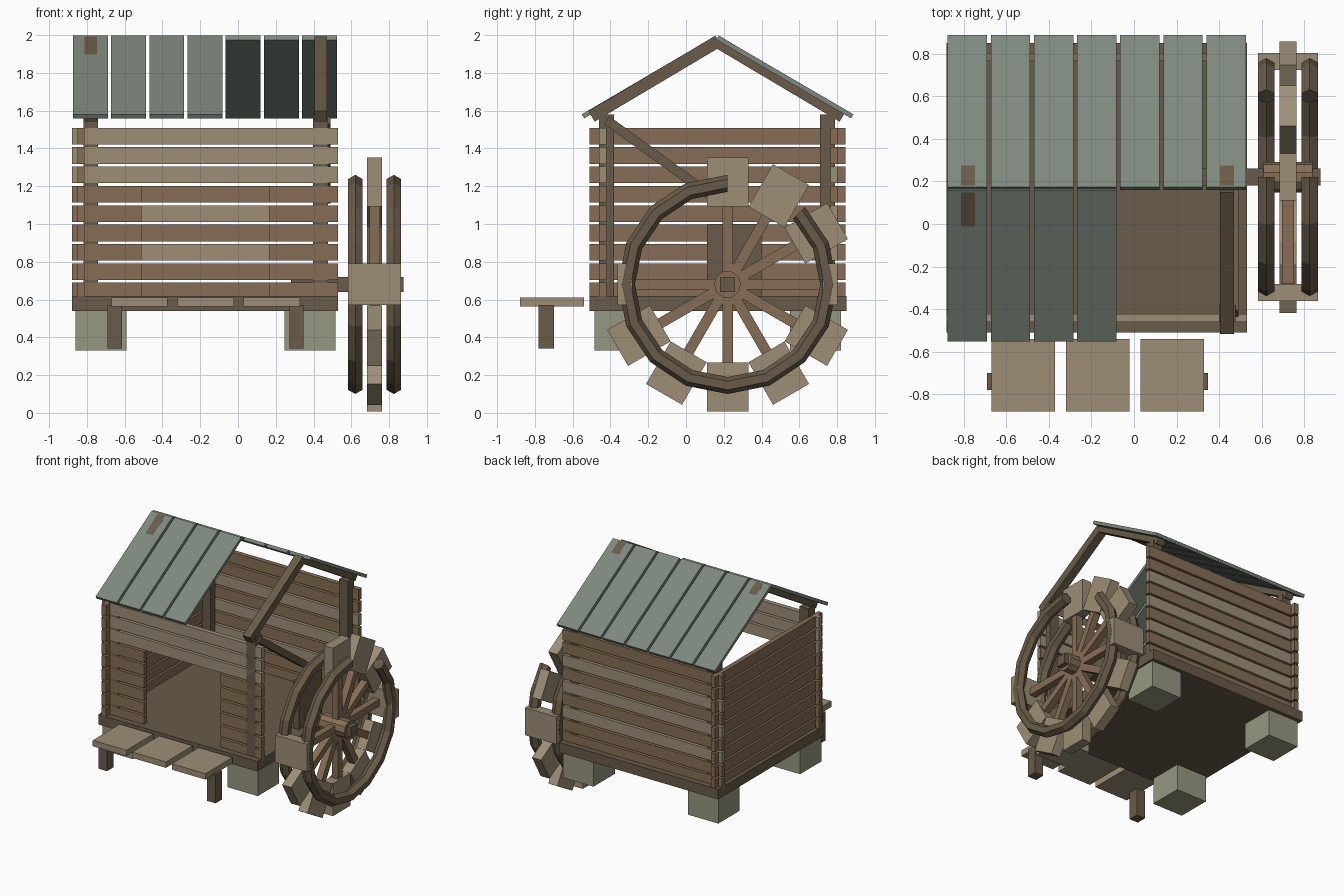
import bpy, bmesh
from math import sin, cos, pi, radians, atan2, hypot
from mathutils import Matrix, Vector

if "Cube" in bpy.data.objects:
    bpy.data.objects.remove(bpy.data.objects["Cube"])


def material(name, rgb):
    m = bpy.data.materials.new(name)
    m.diffuse_color = (*rgb, 1)
    m.use_nodes = True
    m.node_tree.nodes["Principled BSDF"].inputs["Base Color"].default_value = m.diffuse_color
    return m


BROWN = material("brown_wood", (0.24, 0.155, 0.09))
LIGHT = material("pale_wood", (0.34, 0.275, 0.185))
DARK = material("dark_wood", (0.14, 0.105, 0.065))
ROOF = material("roof_slate", (0.21, 0.25, 0.21))
STONE = material("stone", (0.31, 0.31, 0.22))


def finish(name, bm, mat):
    bmesh.ops.recalc_face_normals(bm, faces=bm.faces)
    me = bpy.data.meshes.new(name)
    bm.to_mesh(me)
    bm.free()
    me.materials.append(mat)
    ob = bpy.data.objects.new(name, me)
    bpy.context.collection.objects.link(ob)
    return ob


def block(name, centre, size, mat, rot=0.0):
    """Box turned about the x axis by rot."""
    bm = bmesh.new()
    bmesh.ops.create_cube(bm, size=1)
    bm.transform(Matrix.Translation(centre) @ Matrix.Rotation(rot, 4, 'X')
                 @ Matrix.Diagonal((*size, 1)))
    return finish(name, bm, mat)


def box(name, x, y, z, mat):
    c = [(a + b) / 2 for a, b in (x, y, z)]
    return block(name, c, [b - a for a, b in (x, y, z)], mat)


def beam(name, x, width, p, q, thick, mat):
    """Beam in the yz plane from p to q."""
    dy, dz = q[0] - p[0], q[1] - p[1]
    return block(name, (x, (p[0] + q[0]) / 2, (p[1] + q[1]) / 2),
                 (width, hypot(dy, dz), thick), mat, atan2(dz, dy))


# Floor and foundation stones
box("floor", (-0.88, 0.53), (-0.51, 0.85), (0.54, 0.62), DARK)
for x in (-0.725, 0.38):
    for y in (-0.35, 0.685):
        box("foundation_stone", (x - 0.135, x + 0.135), (y - 0.135, y + 0.135), (0.33, 0.55), STONE)

# Corner posts
for x in (-0.78, 0.437):
    for y in (-0.42, 0.75):
        box("corner_post", (x - 0.039, x + 0.039), (y - 0.04, y + 0.04), (0.6, 1.58), DARK)

# Plank walls: doorway in front, right side open
for i in range(9):
    zc = 0.645 + 0.1025 * i
    z = (zc - 0.044, zc + 0.044)
    front = (-0.46, -0.422)
    if i > 5:
        box("front_plank", (-0.88, 0.53), front, z, LIGHT)
    else:
        box("front_plank_left", (-0.88, -0.51), front, z, BROWN)
        box("front_plank_right", (0.165, 0.53), front, z, BROWN)
    box("back_plank", (-0.88, 0.53), (0.765, 0.803), z, LIGHT if i in (2, 4, 6) else BROWN)
    box("left_plank", (-0.85, -0.812), (-0.51, 0.845), z, BROWN)

# Rafters and brace
for x in (-0.78, 0.437):
    beam("front_rafter", x, 0.066, (-0.5, 1.57), (0.165, 1.965), 0.065, DARK)
    beam("back_rafter", x, 0.066, (0.83, 1.57), (0.165, 1.965), 0.065, DARK)
beam("brace", 0.462, 0.055, (-0.42, 1.55), (0.16, 1.13), 0.05, DARK)

# Roof boards: front right half missing
for i in range(7):
    x = -0.782 + 0.2024 * i
    beam("back_roof_board", x, 0.185, (0.88, 1.57), (0.167, 1.986), 0.025, ROOF)
    if i < 4:
        beam("front_roof_board", x, 0.185, (-0.545, 1.57), (0.163, 1.986), 0.025, ROOF)

# Porch
for x in (-0.67, -0.32, 0.03):
    box("porch_board", (x, x + 0.298), (-0.88, -0.54), (0.563, 0.61), LIGHT)
for x in (-0.652, 0.31):
    box("porch_leg", (x - 0.038, x + 0.038), (-0.78, -0.70), (0.34, 0.57), DARK)

# Axle, its support and the hub
WX, WY, WZ = 0.723, 0.22, 0.68
box("axle", (0.28, 0.875), (WY - 0.04, WY + 0.04), (WZ - 0.04, WZ + 0.04), DARK)
box("axle_support", (0.41, 0.465), (0.11, 0.40), (0.62, 1.0), DARK)
bm = bmesh.new()
bmesh.ops.create_cone(bm, cap_ends=True, segments=10, radius1=0.072, radius2=0.072, depth=0.23)
bm.transform(Matrix.Translation((WX, WY, WZ)) @ Matrix.Rotation(pi / 2, 4, 'Y'))
finish("wheel_hub", bm, BROWN)

# Spokes and paddles: two are broken away
for deg in range(0, 360, 30):
    if deg in (120, 150):
        continue
    a = radians(deg)
    out = Vector((0, cos(a), sin(a)))
    c = Vector((WX, WY, WZ))
    block("spoke", c + out * 0.27, (0.055, 0.46, 0.055), BROWN, a)
    size = (0.28, 0.08, 0.22) if deg % 180 == 0 else (0.08, 0.26, 0.22)
    block("paddle", c + out * 0.542, size, LIGHT, a)

# Broken rims with a six-sided section
for x in (WX - 0.102, WX + 0.102):
    bm = bmesh.new()
    rings = []
    for i in range(15):
        a = radians(90 + 22.5 * i)
        ring = []
        for k in range(6):
            t = k * pi / 3
            r = 0.535 + 0.045 * cos(t)
            ring.append(bm.verts.new((x + 0.045 * sin(t), WY + r * cos(a), WZ + r * sin(a))))
        rings.append(ring)
    for p, q in zip(rings, rings[1:]):
        for k in range(6):
            n = (k + 1) % 6
            bm.faces.new((p[k], p[n], q[n], q[k]))
    bm.faces.new(rings[0])
    bm.faces.new(rings[-1])
    finish("wheel_rim", bm, DARK)
